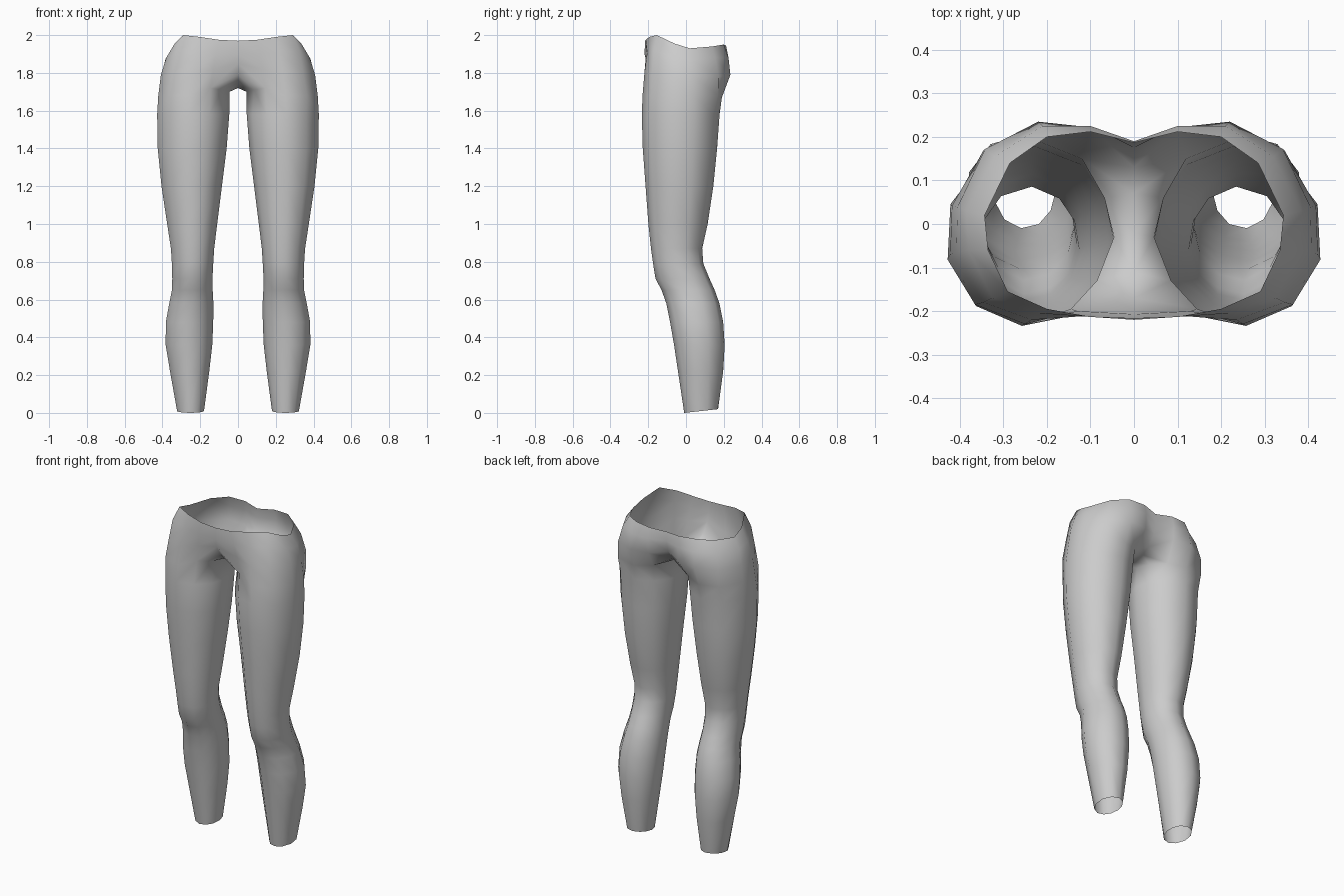
import bpy, bmesh, math

# Angles of the eleven sides of a leg, counter-clockwise from the outer side
ANGLES = [-15, 21, 57, 93, 127, 155, 183, 213, 243, 276, 309]
N = len(ANGLES)

# Leg sections: height, inner x, outer x, front y, back y
SECTIONS = [
    (1.58, .046, .428, -.235, .178), (1.40, .060, .425, -.230, .165),
    (1.20, .085, .405, -.215, .145), (1.00, .110, .375, -.200, .115),
    (.87, .126, .355, -.186, .086), (.79, .131, .350, -.175, .092),
    (.71, .135, .348, -.162, .125), (.65, .134, .350, -.130, .152),
    (.58, .130, .364, -.105, .177), (.48, .131, .382, -.085, .197),
    (.36, .136, .383, -.064, .205), (.22, .152, .360, -.043, .197),
    (.00, .180, .322, -.010, .170),
]

# Hip rows from centre front round the outside to centre back
WAIST = [(0, -.216, 1.97), (.1, -.213, 1.975), (.2, -.195, 1.99), (.29, -.155, 2.0),
         (.335, -.06, 1.955), (.343, .02, 1.93), (.285, .14, 1.94), (.2, .2, 1.95),
         (.1, .212, 1.945), (0, .187, 1.935)]
HIP = [(0, -.22, 1.9), (.12, -.212, 1.9), (.22, -.205, 1.91), (.325, -.17, 1.92),
       (.38, -.06, 1.88), (.385, .03, 1.87), (.32, .155, 1.88), (.21, .225, 1.88),
       (.1, .225, 1.88), (0, .19, 1.88)]
SEAT = [(0, -.207, 1.85), (.13, -.2, 1.82), (.235, -.22, 1.8), (.345, -.18, 1.8),
        (.408, -.065, 1.79), (.405, .04, 1.78), (.342, .172, 1.78), (.22, .235, 1.79),
        (.1, .222, 1.79), (0, .175, 1.81)]
# Top ring of the leg, in the order of ANGLES, and the centre line under the crotch
LEG_TOP = [(.422, -.07, 1.68), (.418, .042, 1.68), (.345, .17, 1.68), (.22, .19, 1.67),
           (.12, .15, 1.68), (.068, .06, 1.69), (.046, -.03, 1.70), (.085, -.13, 1.71),
           (.145, -.195, 1.72), (.25, -.23, 1.68), (.365, -.185, 1.68)]
CROTCH = [(0, -.17, 1.79), (0, -.11, 1.745), (0, -.02, 1.72), (0, .07, 1.725), (0, .13, 1.75)]

bm = bmesh.new()


def add(points):
    return [bm.verts.new(p) for p in points]


def strip(upper, lower):
    for i in range(len(upper) - 1):
        bm.faces.new((upper[i], lower[i], lower[i + 1], upper[i + 1]))


def section(z, x_in, x_out, y_front, y_back):
    cx, cy = (x_in + x_out) / 2, (y_front + y_back) / 2
    rx, ry = (x_out - x_in) / 2, (y_back - y_front) / 2
    ring = []
    for a in ANGLES:
        c, s = math.cos(math.radians(a)), math.sin(math.radians(a))
        lift = .01 * (1 + s) if z == 0 else 0      # hem rises towards the back
        ring.append((cx + rx * c * (1.035 if c > 0 else 1), cy + ry * s, z + lift))
    return ring


# Leg tube
leg_top = add(LEG_TOP)
ring = leg_top
for values in SECTIONS:
    lower = add(section(*values))
    strip(ring + ring[:1], lower + lower[:1])
    ring = lower

# Crotch saddle between the inner leg and the centre line
crotch = add(CROTCH)
strip(crotch, [leg_top[i] for i in (8, 7, 6, 5, 4)])

# Hips up to the open waist
outer = [leg_top[i] for i in (8, 9, 10, 0, 1, 2, 3, 4)]
row = [crotch[0]] + outer + [crotch[-1]]
for points in (SEAT, HIP, WAIST):
    upper = add(points)
    strip(upper, row)
    row = upper

# Other half, welded on the centre line
geom = bm.verts[:] + bm.edges[:] + bm.faces[:]
bmesh.ops.mirror(bm, geom=geom, axis='X', merge_dist=.0005)
bmesh.ops.recalc_face_normals(bm, faces=bm.faces[:])
# Make sure the outside faces outwards
outermost = max(bm.faces, key=lambda f: f.calc_center_median().x)
if outermost.normal.x < 0:
    bmesh.ops.reverse_faces(bm, faces=bm.faces[:])
for f in bm.faces:
    f.smooth = True

mesh = bpy.data.meshes.new("leggings")
bm.to_mesh(mesh)
bm.free()
leggings = bpy.data.objects.new("leggings", mesh)
bpy.context.collection.objects.link(leggings)

grey = bpy.data.materials.new("light grey")
grey.diffuse_color = (.6, .6, .6, 1)
mesh.materials.append(grey)
